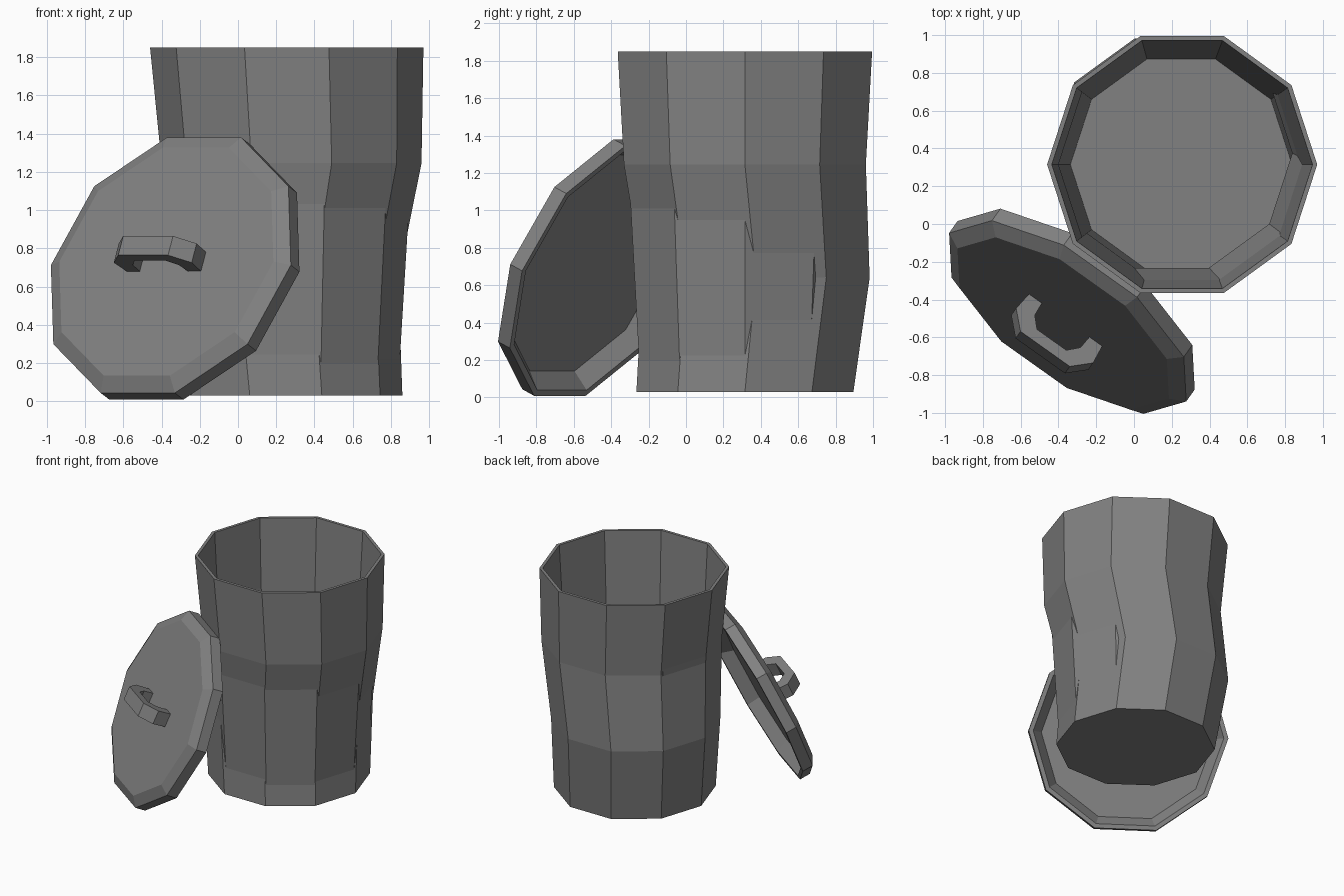
import bpy, bmesh
from math import cos, sin, tau
from mathutils import Vector, Matrix

SIDES = 10

old = bpy.data.objects.get("Cube")
if old:
    bpy.data.objects.remove(old, do_unlink=True)

# One dull metal colour for everything
metal = bpy.data.materials.new("dull grey metal")
metal.use_nodes = True
GREY = (0.22, 0.22, 0.22, 1)
metal.diffuse_color = GREY
metal.node_tree.nodes["Principled BSDF"].inputs["Base Color"].default_value = GREY


def finish(name, bm, matrix=None):
    mesh = bpy.data.meshes.new(name)
    bm.to_mesh(mesh)
    bm.free()
    mesh.materials.append(metal)
    obj = bpy.data.objects.new(name, mesh)
    if matrix:
        obj.matrix_world = matrix
    bpy.context.collection.objects.link(obj)
    return obj


def loft(name, rings, matrix=None):
    """Skin a stack of (x, y, z, radius) polygons and cap both ends."""
    bm = bmesh.new()
    loops = []
    for x, y, z, r in rings:
        loops.append([bm.verts.new((x + r * cos(tau * i / SIDES),
                                    y + r * sin(tau * i / SIDES), z))
                      for i in range(SIDES)])
    for a, b in zip(loops, loops[1:]):
        for i in range(SIDES):
            j = (i + 1) % SIDES
            bm.faces.new((a[i], a[j], b[j], b[i]))
    bm.faces.new(loops[0][::-1])
    bm.faces.new(loops[-1])
    return finish(name, bm, matrix)


# Dented can: wavy outer wall, thin rim, straight inner wall and floor
loft("can_body", [
    (0.25, 0.315, 0.03, 0.61),
    (0.20, 0.375, 0.64, 0.638),
    (0.28, 0.315, 1.245, 0.68),
    (0.255, 0.315, 1.85, 0.715),
    (0.255, 0.315, 1.85, 0.69),
    (0.25, 0.315, 0.06, 0.587),
])

# Frame of the leaning lid: level axis, uphill axis, outward normal
across = Vector((0.815, -0.579, 0)).normalized()
outward = Vector((-0.528, -0.743, 0.408)).normalized()
uphill = outward.cross(across).normalized()
across = uphill.cross(outward)
lean = Matrix((across, uphill, outward)).transposed().to_4x4()
lean.translation = (-0.375, -0.527, 0.73)

# Lid: hollow underside, rim, bevelled edge and flat top
loft("lid", [
    (0, 0, -0.03, 0.665),
    (0, 0, -0.13, 0.735),
    (0, 0, -0.13, 0.77),
    (0, 0, -0.045, 0.77),
    (0, 0, 0, 0.687),
], lean)

# Handle: bent strap, mirrored from one half outline
half_outer = [(0.237, -0.01), (0.25, 0.11), (0.16, 0.205)]
half_inner = [(0.155, -0.01), (0.148, 0.08), (0.095, 0.14)]
outer = half_outer + [(-x, z) for x, z in reversed(half_outer)]
inner = half_inner + [(-x, z) for x, z in reversed(half_inner)]
bm = bmesh.new()
sections = []
for (ox, oz), (ix, iz) in zip(outer, inner):
    sections.append([bm.verts.new(p) for p in (
        (ox, -0.055, oz), (ox, 0.055, oz), (ix, 0.055, iz), (ix, -0.055, iz))])
for a, b in zip(sections, sections[1:]):
    for i in range(4):
        j = (i + 1) % 4
        bm.faces.new((a[i], a[j], b[j], b[i]))
bm.faces.new(sections[0][::-1])
bm.faces.new(sections[-1])
bmesh.ops.recalc_face_normals(bm, faces=bm.faces)
finish("lid_handle", bm, lean)
